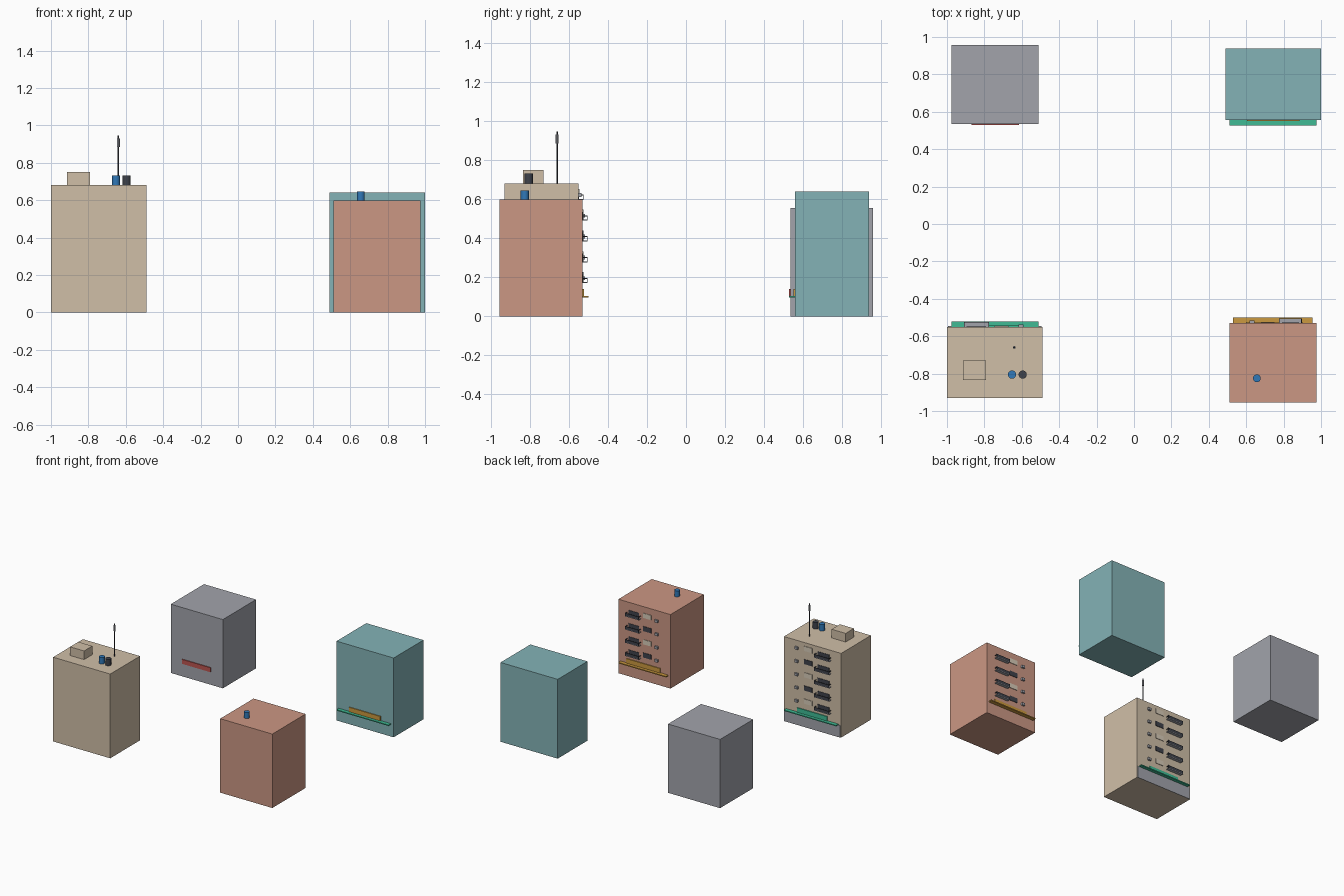
import bpy, math

if "Cube" in bpy.data.objects:
    bpy.data.objects.remove(bpy.data.objects["Cube"])

# Flat palette (linear)
PALETTE = {
    "sand": (0.63, 0.52, 0.39), "salmon": (0.60, 0.31, 0.23),
    "teal": (0.23, 0.45, 0.47), "slate": (0.36, 0.37, 0.41),
    "green": (0.05, 0.50, 0.30), "gold": (0.60, 0.32, 0.05),
    "red": (0.50, 0.09, 0.08), "blue": (0.03, 0.19, 0.48),
    "charcoal": (0.05, 0.055, 0.07), "cream": (0.68, 0.60, 0.48),
}
MATS = {}
for label, rgb in PALETTE.items():
    MATS[label] = bpy.data.materials.new(label)
    MATS[label].diffuse_color = (*rgb, 1)


def box(name, color, x, y, z):
    """Box from (min, max) pairs on each axis."""
    lo = [min(p) for p in (x, y, z)]
    hi = [max(p) for p in (x, y, z)]
    bpy.ops.mesh.primitive_cube_add(size=1, location=[(a + b) / 2 for a, b in zip(lo, hi)])
    ob = bpy.context.object
    ob.scale = [b - a for a, b in zip(lo, hi)]
    bpy.ops.object.transform_apply(location=False, rotation=False, scale=True)
    ob.name = name
    ob.data.materials.append(MATS[color])
    return ob


def cylinder(name, color, x, y, z0, z1, r, sides=14):
    bpy.ops.mesh.primitive_cylinder_add(vertices=sides, radius=r, depth=z1 - z0,
                                        location=(x, y, (z0 + z1) / 2))
    ob = bpy.context.object
    ob.name = name
    ob.data.materials.append(MATS[color])
    bpy.ops.object.shade_smooth_by_angle(angle=math.radians(40))
    return ob


def awning(name, color, x, wall, out):
    """Thin canopy over the shop; out is the outward y direction."""
    box(name, color, x, (wall, wall + out * 0.03), (0.096, 0.104))


def sign(name, color, x, wall, out):
    box(name, color, x, (wall, wall + out * 0.007), (0.104, 0.14))


def floor_details(prefix, wall, count, balcony_x, window_x, unit_x):
    """Repeat balcony, window and cooling unit on each upper floor (+y wall)."""
    for i in range(count):
        z = 0.17 + 0.1065 * i
        a, b = balcony_x
        box(prefix + "_balcony_floor", "slate", balcony_x, (wall, wall + 0.026), (z, z + 0.005))
        # railing: front panel, top rail, two ends
        box(prefix + "_balcony_front", "charcoal", balcony_x,
            (wall + 0.023, wall + 0.026), (z + 0.005, z + 0.027))
        for e in (a, b - 0.004):
            box(prefix + "_balcony_end_rail", "charcoal", (e, e + 0.004),
                (wall, wall + 0.024), (z + 0.022, z + 0.027))
        # door behind the railing
        box(prefix + "_balcony_door", "charcoal", (a + 0.015, b - 0.015),
            (wall, wall + 0.003), (z + 0.005, z + 0.045))
        # windows alternate lit and dark
        lit = (count - 1 - i) % 2 == 0
        box(prefix + "_window", "cream" if lit else "charcoal", window_x,
            (wall, wall + 0.004), (z + 0.018, z + 0.056))
        box(prefix + "_cooling_unit", "slate", (unit_x - 0.013, unit_x + 0.013),
            (wall, wall + 0.014), (z + 0.015, z + 0.035))


# Sand tower, shop side facing +y
box("sand_tower", "sand", (-1.0, -0.49), (-0.93, -0.55), (0, 0.68))
floor_details("sand_tower", -0.55, 5, (-0.91, -0.775), (-0.745, -0.67), -0.605)
box("sand_tower_shopfront", "slate", (-0.995, -0.495), (-0.55, -0.546), (0, 0.096))
awning("sand_tower_awning", "green", (-0.975, -0.51), -0.55, 1)
sign("sand_tower_sign", "green", (-0.88, -0.61), -0.55, 1)
box("roof_hut", "sand", (-0.915, -0.79), (-0.835, -0.73), (0.68, 0.75))
cylinder("roof_tank_blue", "blue", -0.652, -0.805, 0.68, 0.732, 0.022)
cylinder("roof_tank_dark", "charcoal", -0.595, -0.805, 0.68, 0.732, 0.022)
cylinder("antenna_mast", "charcoal", -0.64, -0.66, 0.68, 0.945, 0.004, 8)
cylinder("antenna_head", "slate", -0.64, -0.66, 0.885, 0.93, 0.008, 8)

# Salmon tower, shop side facing +y
box("salmon_tower", "salmon", (0.51, 0.975), (-0.955, -0.53), (0, 0.597))
floor_details("salmon_tower", -0.53, 4, (0.775, 0.897), (0.68, 0.752), 0.63)
awning("salmon_tower_awning", "gold", (0.53, 0.955), -0.53, 1)
sign("salmon_tower_sign", "gold", (0.60, 0.90), -0.53, 1)
cylinder("salmon_roof_tank", "blue", 0.657, -0.825, 0.597, 0.645, 0.021)

# Teal tower, shop side facing -y
box("teal_tower", "teal", (0.49, 1.0), (0.557, 0.937), (0, 0.64))
awning("teal_tower_awning", "green", (0.51, 0.975), 0.557, -1)
sign("teal_tower_sign", "gold", (0.605, 0.885), 0.557, -1)

# Slate tower, shop side facing -y
box("slate_tower", "slate", (-0.975, -0.51), (0.535, 0.958), (0, 0.555))
sign("slate_tower_sign", "red", (-0.87, -0.615), 0.535, -1)

for m in bpy.data.materials:
    if m.users and not m.is_grease_pencil:
        m.use_nodes = True
        m.node_tree.nodes["Principled BSDF"].inputs["Base Color"].default_value = m.diffuse_color
